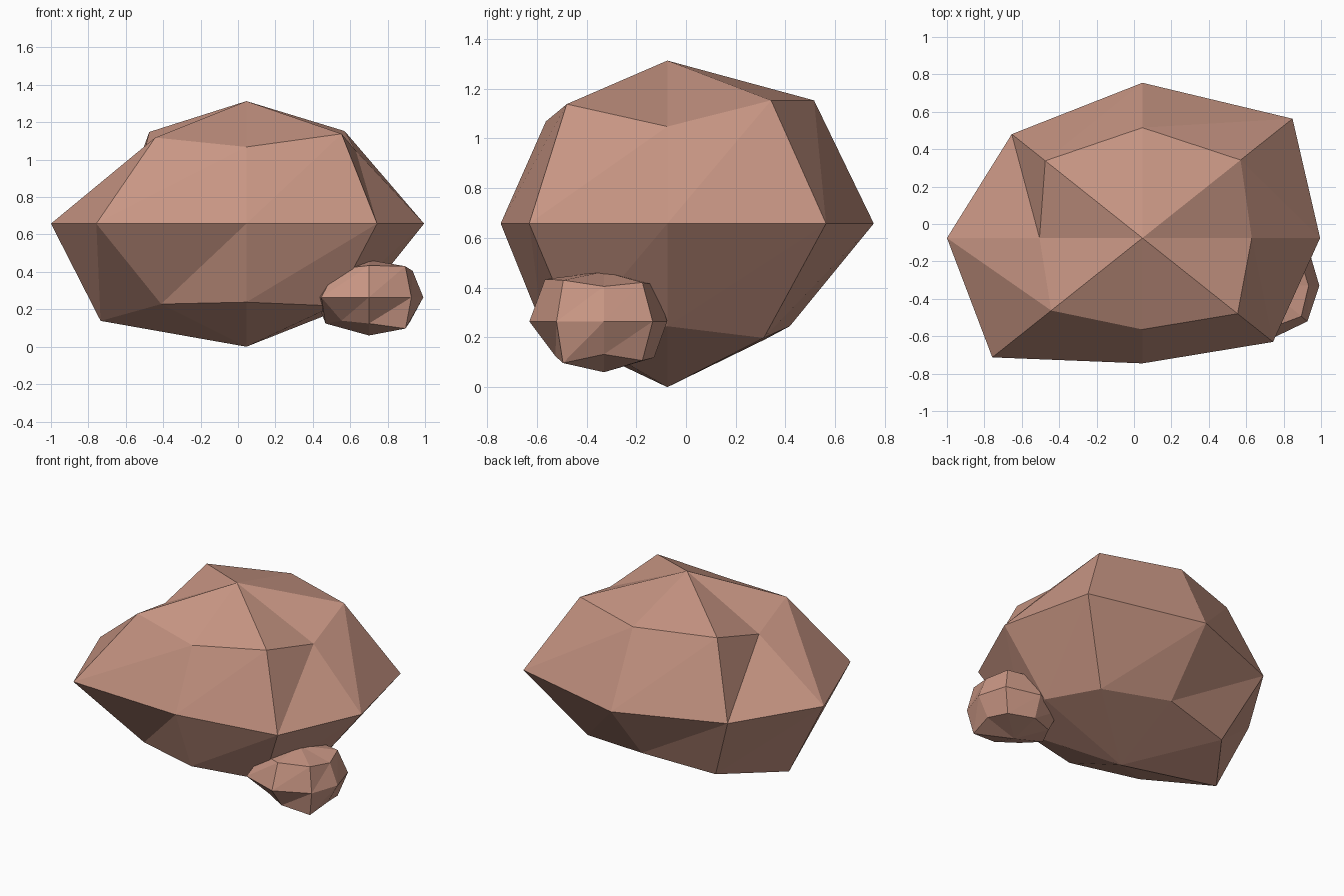
import bpy, bmesh, math

if "Cube" in bpy.data.objects:
    bpy.data.objects.remove(bpy.data.objects["Cube"])

# One clay-brown colour for everything
clay = bpy.data.materials.new("reddish_brown_stone")
clay.diffuse_color = (0.58, 0.305, 0.23, 1.0)
clay.use_nodes = True
clay.node_tree.nodes["Principled BSDF"].inputs["Base Color"].default_value = clay.diffuse_color


def stone(name, centre, half, upper, middle, lower, poles):
    """Eight-sided ball with each vertex pushed along its own direction.
    upper / middle / lower hold one push factor per 45 degree step."""
    bm = bmesh.new()
    cx, cy, cz = centre

    def ring(push, tilt):
        out = []
        for i, p in enumerate(push):
            a = math.radians(45 * i)
            r = p * math.cos(tilt)
            out.append(bm.verts.new((cx + half[0] * r * math.cos(a),
                                     cy + half[1] * r * math.sin(a),
                                     cz + half[2] * p * math.sin(tilt))))
        return out

    up = ring(upper, math.pi / 4)
    mid = ring(middle, 0)
    low = ring(lower, -math.pi / 4)
    top = bm.verts.new((cx, cy, cz + poles[0]))
    bottom = bm.verts.new((cx, cy, cz - poles[1]))
    for i in range(8):
        j = (i + 1) % 8
        for tri in ((top, up[i], up[j]), (mid[i], up[j], up[i]),
                    (mid[i], mid[j], up[j]), (mid[j], mid[i], low[i]),
                    (mid[j], low[i], low[j]), (bottom, low[j], low[i])):
            bm.faces.new(tri)
    bmesh.ops.recalc_face_normals(bm, faces=bm.faces)
    mesh = bpy.data.meshes.new(name)
    bm.to_mesh(mesh)
    bm.free()
    mesh.materials.append(clay)
    obj = bpy.data.objects.new(name, mesh)
    bpy.context.collection.objects.link(obj)
    return obj


def from_heights(heights, half_z):
    """Turn ring height offsets into push factors."""
    return [h / (half_z * math.sin(math.pi / 4)) for h in heights]


# Large boulder
H = (1.0, 0.795, 0.667)
stone("boulder", (0.045, -0.075, 0.658), H,
      from_heights((0.39, 0.495, 0.495, 0.49, 0.367, 0.46, 0.41, 0.48), H[2]),
      (0.95, 1.135, 1.044, 0.988, 1.045, 1.135, 0.843, 0.988),
      from_heights((0.413, 0.46, 0.413, 0.466, 0.52, 0.43, 0.42, 0.44), H[2]),
      (0.655, 0.658))

# Small pebble half sunk into the boulder's front right
P = (0.30, 0.252, 0.181)
stone("pebble", (0.70, -0.33, 0.264), P,
      from_heights((0.141, 0.157, 0.148, 0.15, 0.15, 0.15, 0.17, 0.166), P[2]),
      (0.97, 1.10, 1.01, 1.03, 0.95, 1.20, 1.19, 1.07),
      from_heights((0.132, 0.157, 0.145, 0.14, 0.14, 0.125, 0.14, 0.167), P[2]),
      (0.20, 0.204))
